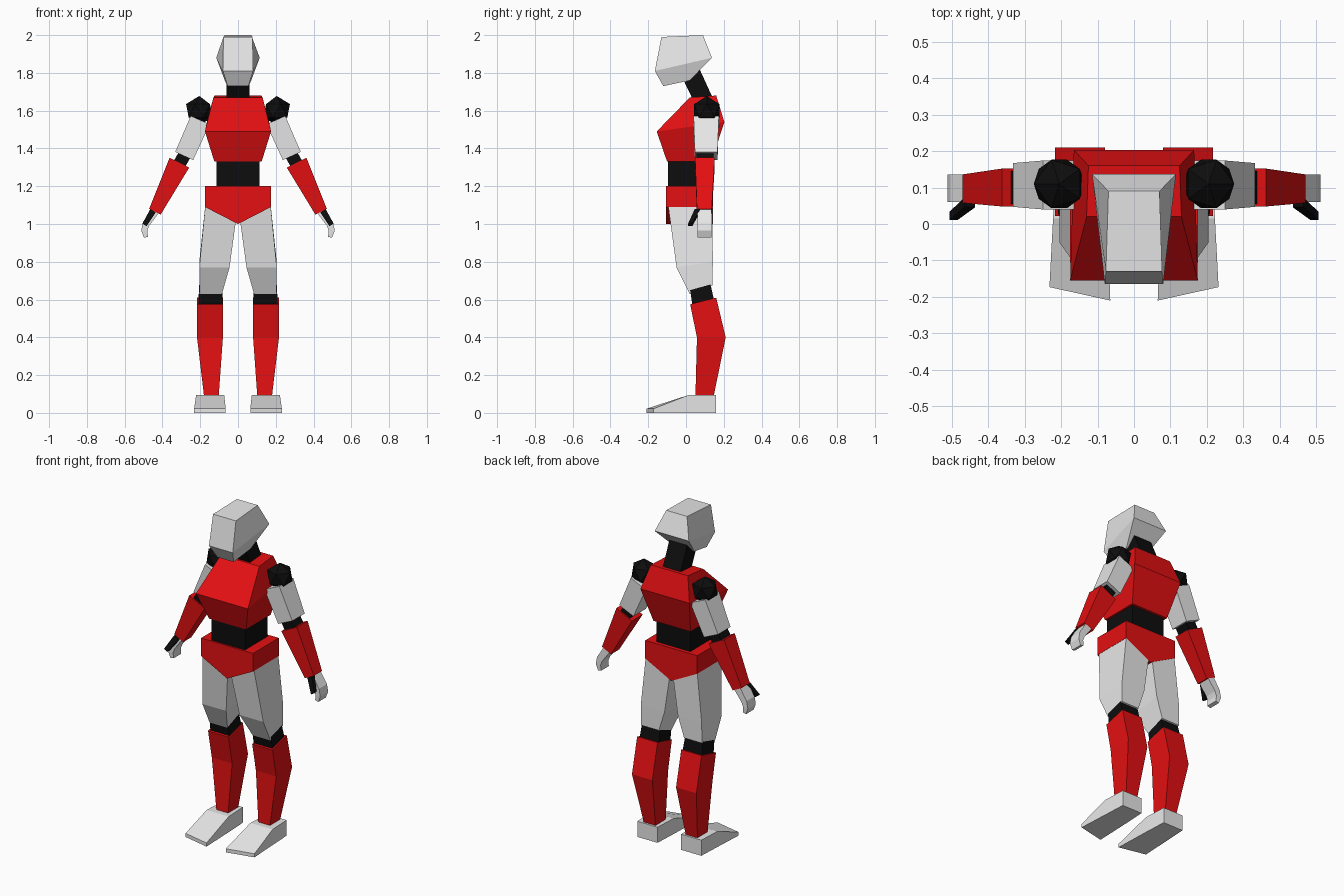
import bpy
import bmesh
from mathutils import Vector


def material(name, color):
    m = bpy.data.materials.new(name)
    m.diffuse_color = (*color, 1)
    return m


GREY = material("light grey", (0.8, 0.8, 0.8))
RED = material("red", (0.78, 0.005, 0.006))
BLACK = material("black", (0.004, 0.004, 0.004))


def finish(name, bm, mat):
    bmesh.ops.recalc_face_normals(bm, faces=bm.faces)
    me = bpy.data.meshes.new(name)
    bm.to_mesh(me)
    bm.free()
    me.materials.append(mat)
    ob = bpy.data.objects.new(name, me)
    bpy.context.collection.objects.link(ob)


def skin(name, rings, mat, s=1):
    """Join rings of points into a closed flat-faced solid; s=-1 mirrors in x."""
    bm = bmesh.new()
    vs = [[bm.verts.new((s * p[0], p[1], p[2])) for p in r] for r in rings]
    n = len(rings[0])
    for a, b in zip(vs, vs[1:]):
        for i in range(n):
            j = (i + 1) % n
            bm.faces.new((a[i], a[j], b[j], b[i]))
    bm.faces.new(vs[0])
    bm.faces.new(vs[-1])
    finish(name, bm, mat)


def block(name, rings, mat, s=1):
    """Each ring is a front edge and a back edge, both (x0, x1, y, z)."""
    skin(name, [[(f[0], f[2], f[3]), (f[1], f[2], f[3]),
                 (b[1], b[2], b[3]), (b[0], b[2], b[3])] for f, b in rings], mat, s)


def limb(name, path, mat, s=1):
    """Sweep a rectangle along points (x, y, z, half width, half depth)."""
    rings = []
    for i, (x, y, z, w, d) in enumerate(path):
        a, b = path[max(i - 1, 0)], path[min(i + 1, len(path) - 1)]
        n = Vector((a[2] - b[2], 0, b[0] - a[0])).normalized() * w
        rings.append([(x + k * n.x, y + e * d, z + k * n.z)
                      for k, e in ((-1, -1), (1, -1), (1, 1), (-1, 1))])
    skin(name, rings, mat, s)


def wide(h, y, z):
    return (-h, h, y, z)


# Head and neck
block("head", [
    (wide(0.055, -0.12, 1.73), wide(0.07, 0.02, 1.76)),
    (wide(0.08, -0.165, 1.81), wide(0.115, 0.137, 1.88)),
    (wide(0.077, -0.13, 1.99), wide(0.07, 0.09, 2.0))], GREY)
block("neck", [
    (wide(0.06, 0.05, 1.63), wide(0.06, 0.145, 1.66)),
    (wide(0.06, -0.022, 1.78), wide(0.06, 0.065, 1.835))], BLACK)

# Torso
block("chest", [
    (wide(0.125, -0.1, 1.33), wide(0.125, 0.135, 1.33)),
    (wide(0.175, -0.155, 1.49), wide(0.165, 0.203, 1.54)),
    (wide(0.13, 0.02, 1.67), wide(0.125, 0.16, 1.68))], RED)
block("waist", [
    (wide(0.113, -0.095, 1.18), wide(0.113, 0.12, 1.18)),
    (wide(0.113, -0.095, 1.34), wide(0.113, 0.12, 1.34))], BLACK)
PELVIS = [(-0.175, 1.2), (-0.175, 1.09), (0, 1.0), (0.175, 1.09), (0.175, 1.2)]
skin("pelvis", [[(x, y, z) for x, z in PELVIS] for y in (-0.105, 0.142)], RED)

for side, s in (("left", 1), ("right", -1)):
    # Arm
    bm = bmesh.new()
    bmesh.ops.create_icosphere(bm, subdivisions=1, radius=0.078)
    bmesh.ops.translate(bm, verts=bm.verts, vec=(0.205, 0.11, 1.6))
    bmesh.ops.scale(bm, verts=bm.verts, vec=(s, 1, 1))
    finish(side + "_shoulder", bm, BLACK)
    limb(side + "_upper_arm", [(0.2, 0.107, 1.55, 0.055, 0.067),
                               (0.285, 0.107, 1.36, 0.052, 0.06)], GREY, s)
    limb(side + "_elbow", [(0.275, 0.1, 1.38, 0.034, 0.045),
                           (0.32, 0.1, 1.3, 0.034, 0.045)], BLACK, s)
    limb(side + "_forearm", [(0.31, 0.1, 1.325, 0.058, 0.052),
                             (0.44, 0.097, 1.065, 0.034, 0.039)], RED, s)
    limb(side + "_hand", [(0.44, 0.098, 1.068, 0.022, 0.038),
                          (0.487, 0.098, 1.0, 0.019, 0.038),
                          (0.496, 0.098, 0.965, 0.016, 0.038),
                          (0.487, 0.098, 0.93, 0.011, 0.036)], GREY, s)
    limb(side + "_thumb", [(0.45, 0.06, 1.07, 0.017, 0.014),
                           (0.495, 0.022, 0.995, 0.013, 0.011)], BLACK, s)

    # Leg
    block(side + "_thigh", [
        ((0.0, 0.173, -0.095, 1.1), (0.0, 0.173, 0.14, 1.1)),
        ((0.045, 0.205, -0.05, 0.77), (0.045, 0.205, 0.142, 0.8)),
        ((0.085, 0.205, 0.02, 0.63), (0.085, 0.205, 0.14, 0.675))], GREY, s)
    block(side + "_knee", [
        ((0.08, 0.21, 0.035, 0.56), (0.08, 0.21, 0.15, 0.59)),
        ((0.085, 0.205, 0.022, 0.65), (0.085, 0.205, 0.13, 0.68))], BLACK, s)
    block(side + "_shin", [
        ((0.102, 0.18, 0.05, 0.09), (0.102, 0.18, 0.147, 0.09)),
        ((0.08, 0.217, 0.058, 0.4), (0.08, 0.217, 0.21, 0.4)),
        ((0.08, 0.217, 0.022, 0.575), (0.08, 0.217, 0.16, 0.61))], RED, s)
    # Foot: heel block sloping down to a thin skewed toe
    skin(side + "_foot", [
        [(0.08, 0.16, 0), (0.215, 0.16, 0), (0.215, 0.16, 0.095), (0.08, 0.16, 0.095)],
        [(0.073, 0.015, 0), (0.222, 0.015, 0), (0.222, 0.015, 0.095), (0.073, 0.015, 0.095)],
        [(0.065, -0.21, 0), (0.232, -0.173, 0), (0.232, -0.173, 0.022), (0.065, -0.21, 0.022)]],
        GREY, s)
